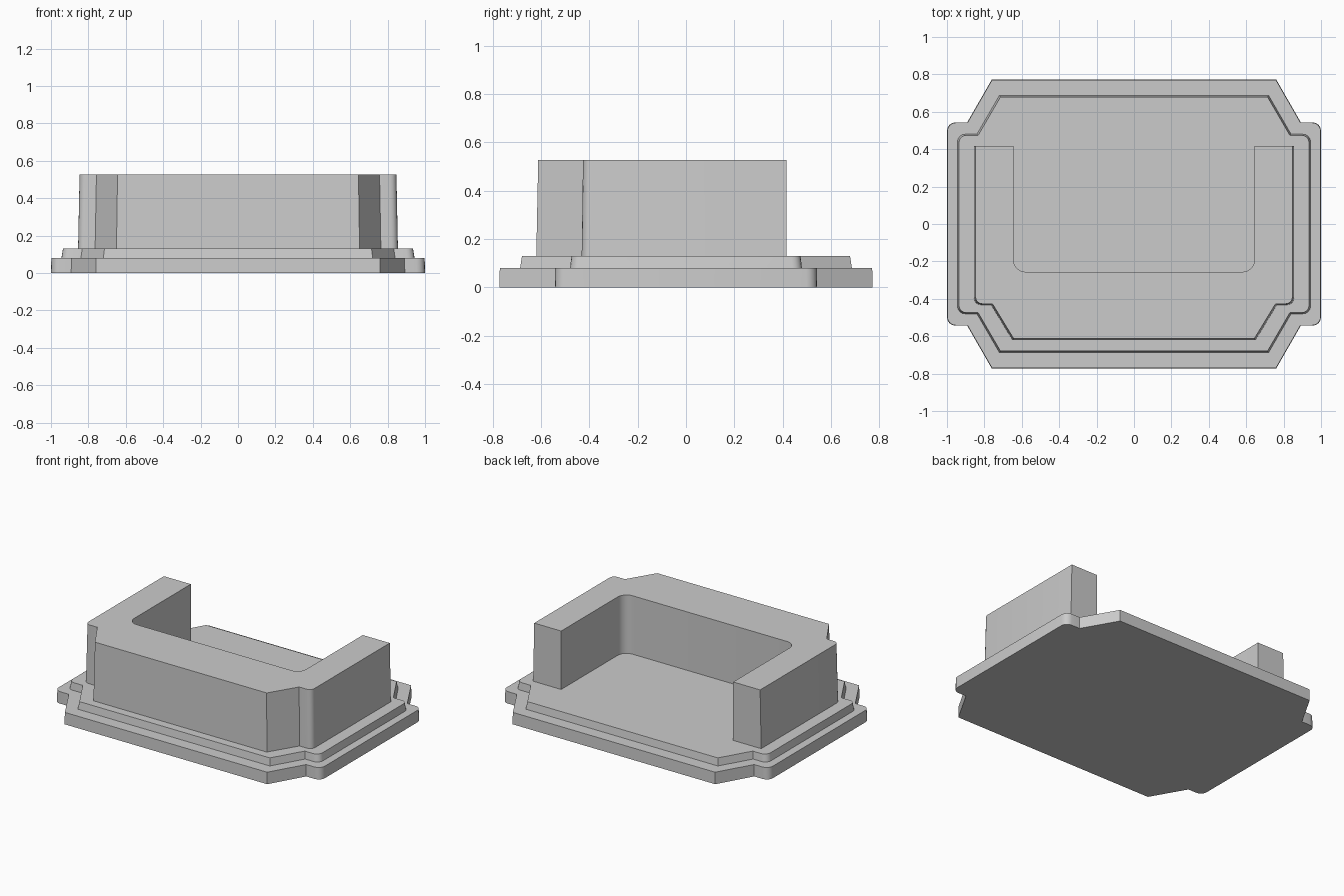
import bpy, bmesh
from mathutils import Vector

if "Cube" in bpy.data.objects:
    bpy.data.objects.remove(bpy.data.objects["Cube"])


def fillet(prev, corner, nxt, r, n=4):
    """Rounded right-angle corner as a list of points."""
    p, c, q = Vector(prev), Vector(corner), Vector(nxt)
    a = c + (p - c).normalized() * r
    b = c + (q - c).normalized() * r
    pts = []
    for i in range(n + 1):
        t = i / n
        w = (1 - t) ** 2, 2 * t * (1 - t) * 0.7071, t ** 2
        pts.append(tuple((a * w[0] + c * w[1] + b * w[2]) / sum(w)))
    return pts


def corner(ax, ay, bx, by, x, r):
    """One stepped corner, from the long edge to the short edge."""
    return [(ax, ay), (bx, by)] + fillet((bx, by), (x, by), (x, 0), r)


def mirror_x(pts):
    return [(-x, y) for x, y in reversed(pts)]


def loft(name, bottom, top, z0, z1):
    """Solid between two matching outlines."""
    bm = bmesh.new()
    lo = [bm.verts.new((x, y, z0)) for x, y in bottom]
    hi = [bm.verts.new((x, y, z1)) for x, y in top]
    bm.faces.new(lo)
    bm.faces.new(hi)
    n = len(lo)
    for i in range(n):
        j = (i + 1) % n
        bm.faces.new((lo[i], lo[j], hi[j], hi[i]))
    bmesh.ops.recalc_face_normals(bm, faces=bm.faces[:])
    me = bpy.data.meshes.new(name)
    bm.to_mesh(me)
    bm.free()
    ob = bpy.data.objects.new(name, me)
    bpy.context.collection.objects.link(ob)
    bpy.ops.object.select_all(action='DESELECT')
    ob.select_set(True)
    bpy.context.view_layer.objects.active = ob
    bpy.ops.object.shade_smooth_by_angle(angle=0.5)
    return ob


def draft(pts, d):
    """Pull an outline in by d for the slightly sloped sides."""
    mx = max(abs(x) for x, y in pts)
    my = max(abs(y) for x, y in pts)
    return [(x * (1 - d / mx), y * (1 - d / my)) for x, y in pts]


def plate(name, c, z0, z1, d):
    half = c + [(x, -y) for x, y in reversed(c)]
    pts = half + mirror_x(half)
    return loft(name, pts, draft(pts, d), z0, z1)


# Flange and raised step
plate("base_flange", corner(0.76, 0.773, 0.892, 0.543, 1.0, 0.045), 0, 0.08, 0.002)
plate("raised_step", corner(0.72, 0.687, 0.84, 0.48, 0.944, 0.04), 0.08, 0.13, 0.008)

# U-shaped wall, open at the back
c = [(x, -y) for x, y in corner(0.65, 0.62, 0.764, 0.432, 0.855, 0.035)]
side = c + [(0.855, 0.416)]
outer_low = mirror_x(side) + side
outer_top = [(x, 0.416 if y > 0 else yt)
             for (x, yt), (_, y) in zip(draft(outer_low, 0.008), outer_low)]
inner_r = [(0.645, 0.416)] + fillet((0.645, 0), (0.645, -0.256), (0, -0.256), 0.065, 6)
inner = inner_r + mirror_x(inner_r)
loft("u_wall", outer_low + inner, outer_top + inner, 0.13, 0.526)
